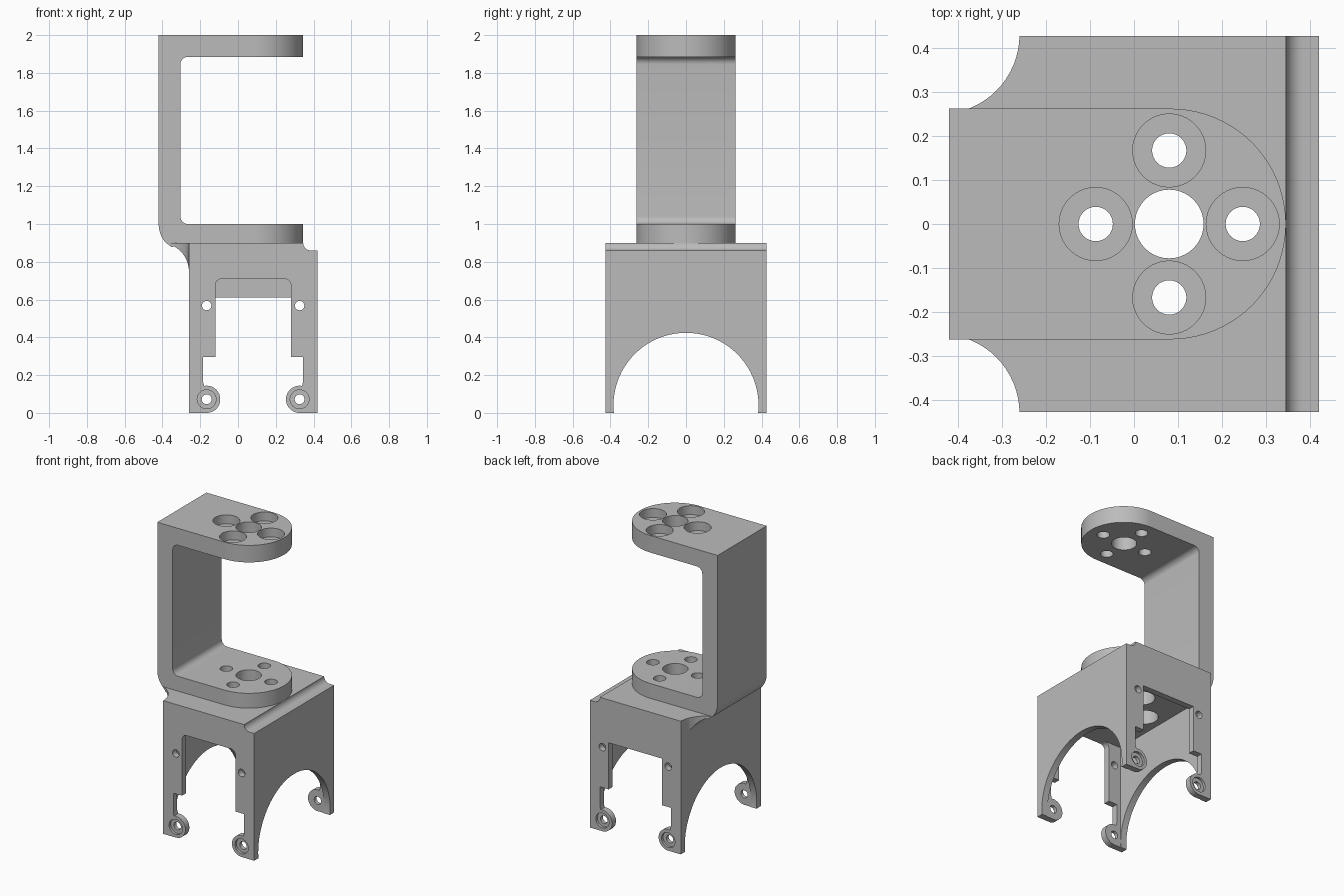
import bpy, bmesh, math
from mathutils import Vector

cube = bpy.data.objects.get("Cube")
if cube:
    bpy.data.objects.remove(cube)

grey = bpy.data.materials.new("plain grey")
grey.use_nodes = True
grey.diffuse_color = (0.5, 0.5, 0.5, 1)
grey.node_tree.nodes["Principled BSDF"].inputs["Base Color"].default_value = (0.5, 0.5, 0.5, 1)

PLACE = {
    "x": lambda a, b, t: (t, a, b),
    "y": lambda a, b, t: (a, t, b),
    "z": lambda a, b, t: (a, b, t),
}


def arc(cx, cy, r, start, end, steps=12):
    angles = [math.radians(start + (end - start) * i / steps) for i in range(steps + 1)]
    return [(cx + r * math.cos(a), cy + r * math.sin(a)) for a in angles]


def prism(name, points, axis, lo, hi):
    """Closed outline extruded along an axis."""
    bm = bmesh.new()
    face = bm.faces.new([bm.verts.new(PLACE[axis](a, b, lo)) for a, b in points])
    new = bmesh.ops.extrude_face_region(bm, geom=[face])["geom"]
    step = Vector(PLACE[axis](0, 0, hi - lo))
    bmesh.ops.translate(bm, vec=step, verts=[v for v in new if isinstance(v, bmesh.types.BMVert)])
    bmesh.ops.recalc_face_normals(bm, faces=bm.faces)
    mesh = bpy.data.meshes.new(name)
    bm.to_mesh(mesh)
    bm.free()
    mesh.materials.append(grey)
    obj = bpy.data.objects.new(name, mesh)
    bpy.context.collection.objects.link(obj)
    return obj


def rod(cx, cy, r, axis, lo, hi, steps=40):
    return prism("cutter", arc(cx, cy, r, 0, 360, steps)[:-1], axis, lo, hi)


def rect(a0, a1, b0, b1):
    return [(a0, b0), (a1, b0), (a1, b1), (a0, b1)]


def carve(obj, cutter, operation="DIFFERENCE"):
    """Apply one boolean and discard its cutter."""
    bpy.context.view_layer.objects.active = obj
    mod = obj.modifiers.new("cut", "BOOLEAN")
    mod.operation = operation
    mod.solver = "EXACT"
    mod.object = cutter
    bpy.ops.object.modifier_apply(modifier=mod.name)
    bpy.data.objects.remove(cutter)


MID = 0.08            # x of the hole pattern and of the housing's middle
HALF = 0.427          # half depth of the housing
ARM = 0.262           # half width of the arm
PATTERN = [(MID + 0.167, 0), (MID - 0.167, 0), (MID, 0.167), (MID, -0.167)]

# C-shaped arm with round plate ends
outline = [(-0.42, 2), (0.345, 2), (0.345, 1.885)]
outline += arc(-0.265, 1.845, 0.04, 90, 180, 8)
outline += arc(-0.265, 1.04, 0.04, 180, 270, 8)
outline += [(0.345, 1.0), (0.345, 0.9)]
outline += arc(-0.27, 1.0, 0.15, 222, 180, 10)
arm = prism("arm", outline, "y", -ARM, ARM)
plan = [(-0.6, ARM), (-0.6, -ARM)] + arc(0.083, 0, ARM, -90, 90, 40)
carve(arm, prism("cutter", plan, "z", 0.5, 2.5), "INTERSECT")

# Housing block with a cove along its top edge
outline = [(-0.26, 0), (0.42, 0), (0.42, 0.86)]
outline += arc(0.385, 0.9, 0.04, 270, 180, 8) + [(-0.26, 0.9)]
housing = prism("housing", outline, "y", -HALF, HALF)
carve(housing, prism("cutter", rect(-0.215, 0.375, -0.1, 0.71), "y", -0.385, 0.385))

# Arches through both side walls
carve(housing, rod(0, 0.04, 0.384, "x", -1, 1, 80))


def window(top, radius):
    """Stepped window whose lower sides wrap round the screw tabs."""
    half = [(0.2 - radius, top)]
    if radius:
        half = arc(0.2 - radius, top - radius, radius, 90, 0, 8)
    half += [(0.2, 0.295), (0.265, 0.295), (0.265, 0.165)]
    half += arc(0.246, 0.072, 0.072, 80, 270, 24) + [(0.246, -0.1)]
    if not radius:
        half.insert(1, (0.2, top))
        half.pop(0)
    return [(MID + a, b) for a, b in half] + [(MID - a, b) for a, b in reversed(half)]


carve(housing, prism("cutter", window(0.71, 0.035), "y", -0.5, -0.3))
carve(housing, prism("cutter", window(0.61, 0), "y", 0.3, 0.5))

# Screw holes in the front and back walls
for side in (-1, 1):
    for x in (MID - 0.246, MID + 0.246):
        lo, hi = sorted((side * 0.37, side * 0.5))
        carve(housing, rod(x, 0.072, 0.026, "y", lo, hi, 24))
        carve(housing, rod(x, 0.568, 0.025, "y", lo, hi, 24))
        lo, hi = sorted((side * 0.41, side * 0.5))
        carve(housing, rod(x, 0.072, 0.05, "y", lo, hi, 32))

# Plate holes, counterbored from above on top and from below underneath
for part in (arm, housing):
    carve(part, rod(MID, 0, 0.078, "z", 0.5, 2.5))
    for x, y in PATTERN:
        carve(part, rod(x, y, 0.039, "z", 0.5, 2.5, 32))
        carve(part, rod(x, y, 0.083, "z", 0.5, 0.94))
for x, y in PATTERN:
    carve(arm, rod(x, y, 0.083, "z", 1.94, 2.1))

# Flared gusset joining the housing to the arm
outline = [(-0.23, 0.9), (-0.381, 0.9), (-0.35, 0.877)]
outline += arc(-0.41, 0.75, 0.15, 62, 0, 10) + [(-0.23, 0.75)]
gusset = prism("gusset", outline, "y", -HALF, HALF)
for side in (-1, 1):
    carve(gusset, rod(-0.44, side * 0.43, 0.18, "z", 0.5, 1.2, 64))

for obj in (arm, housing, gusset):
    bpy.ops.object.select_all(action="DESELECT")
    obj.select_set(True)
    bpy.context.view_layer.objects.active = obj
    bpy.ops.object.shade_smooth_by_angle(angle=math.radians(30))
